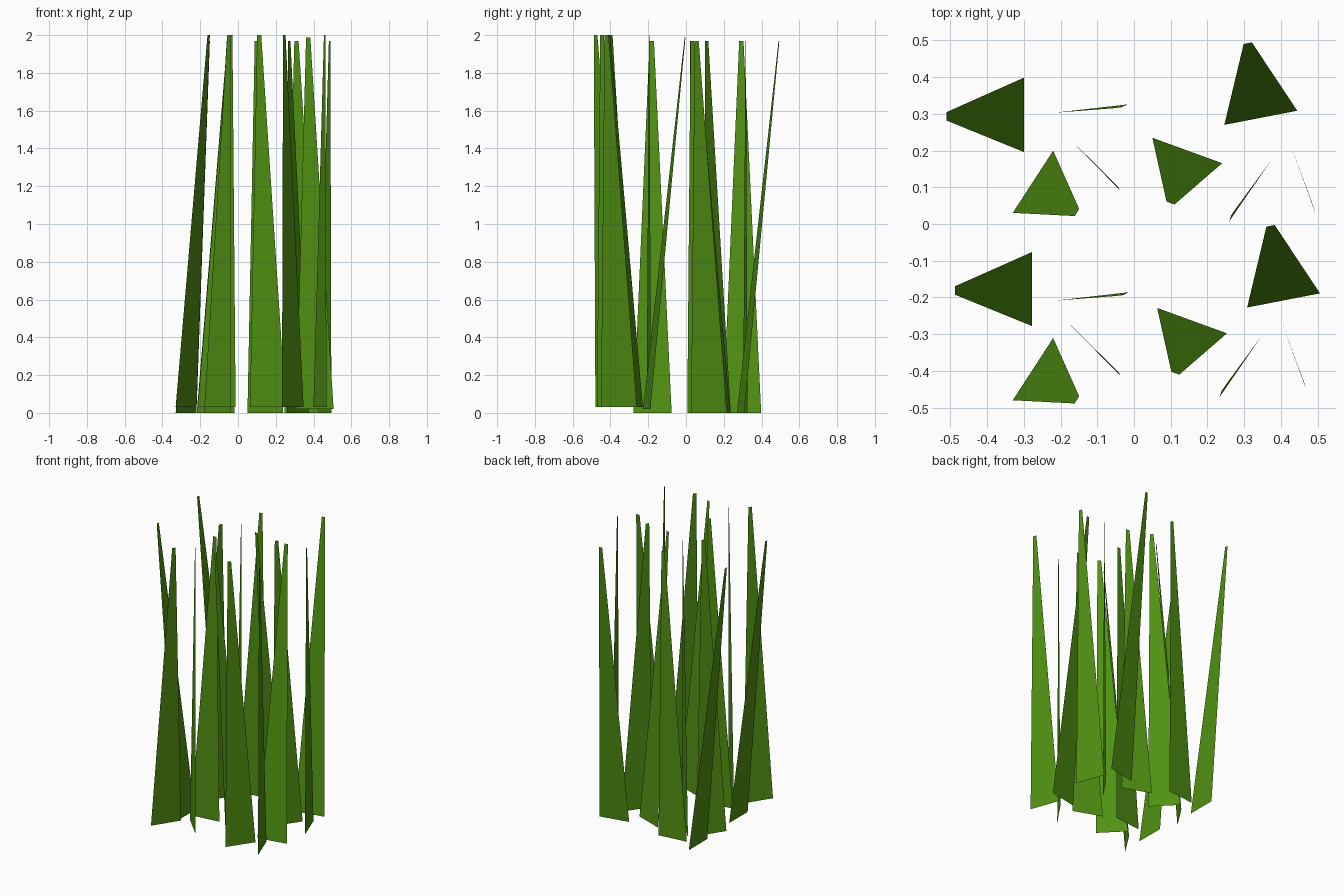
import bpy
import math
from mathutils import Vector

if "Cube" in bpy.data.objects:
    bpy.data.objects.remove(bpy.data.objects["Cube"])

BASE_HALF = 0.101   # half width at the ground
TIP_HALF = 0.0115   # half width at the tip
HEIGHT = 1.968

green = bpy.data.materials.new("grass_green")
green.diffuse_color = (0.080, 0.283, 0.006, 1.0)
green.use_nodes = True
green.node_tree.nodes["Principled BSDF"].inputs["Base Color"].default_value = green.diffuse_color


def add_blade(name, x, y, angle, lean, slide, z):
    """Flat tapered blade: lean tips it out of its plane, slide moves the tip within it."""
    a = math.radians(angle)
    along = Vector((math.cos(a), math.sin(a), 0))
    out = Vector((-math.sin(a), math.cos(a), 0))
    root = Vector((x, y, z))
    tip = root + out * lean + along * slide
    tip.z = z + HEIGHT
    verts = [root - along * BASE_HALF, root + along * BASE_HALF,
             tip + along * TIP_HALF, tip - along * TIP_HALF]
    mesh = bpy.data.meshes.new(name)
    mesh.from_pydata(verts, [], [(0, 1, 2, 3)])
    mesh.materials.append(green)
    obj = bpy.data.objects.new(name, mesh)
    bpy.context.collection.objects.link(obj)


# root x, y, base angle, lean, slide, then the front copy's x, y and z offset
BLADES = [
    (-0.300, 0.297, 90.0, 0.210, -0.004, 0.023, -0.474, 0.0),
    (-0.118, 0.314, 6.5, -0.006, 0.072, 0.005, -0.511, 0.032),
    (-0.275, 0.115, 57.0, -0.146, -0.005, 0.000, -0.510, 0.032),
    (-0.110, 0.165, -45.5, 0.003, 0.080, 0.003, -0.507, 0.032),
    (0.145, 0.200, -20.0, -0.150, 0.006, 0.013, -0.463, 0.032),
    (0.345, 0.289, 11.0, 0.206, 0.004, 0.062, -0.497, 0.020),
    (0.316, 0.090, 55.5, 0.005, -0.072, -0.026, -0.478, 0.032),
    (0.460, 0.122, -70.0, 0.001, 0.070, -0.026, -0.477, 0.032),
]

# Rear clump and its shifted front copy
for i, (x, y, angle, lean, slide, dx, dy, dz) in enumerate(BLADES, 1):
    add_blade(f"rear_grass_blade_{i}", x, y, angle, lean, slide, 0.0)
    add_blade(f"front_grass_blade_{i}", x + dx, y + dy, angle, lean, slide, dz)
